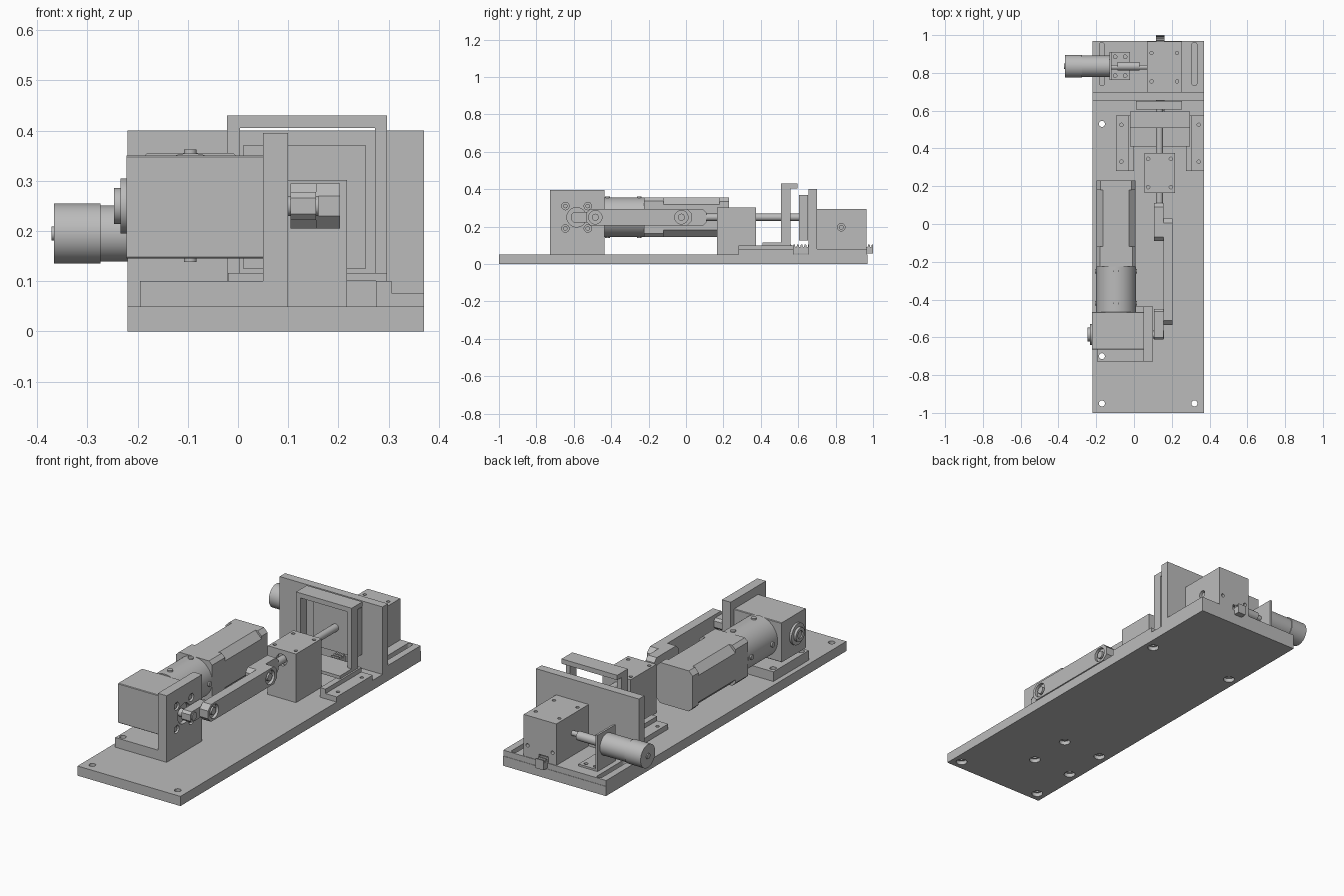
import bpy, bmesh, math

if "Cube" in bpy.data.objects:
    bpy.data.objects.remove(bpy.data.objects["Cube"])

gray = bpy.data.materials.new("machined_gray")
gray.diffuse_color = (0.5, 0.5, 0.5, 1)
gray.use_nodes = True
gray.node_tree.nodes["Principled BSDF"].inputs["Base Color"].default_value = gray.diffuse_color


def prism(bm, pts, axis, a, b):
    """Extrude a closed profile along an axis from a to b."""
    place = {'x': lambda u, v, t: (t, u, v),
             'y': lambda u, v, t: (u, t, v),
             'z': lambda u, v, t: (u, v, t)}[axis]
    lo = [bm.verts.new(place(u, v, a)) for u, v in pts]
    hi = [bm.verts.new(place(u, v, b)) for u, v in pts]
    faces = [bm.faces.new(lo), bm.faces.new(hi)]
    n = len(pts)
    for i in range(n):
        j = (i + 1) % n
        faces.append(bm.faces.new((lo[i], lo[j], hi[j], hi[i])))
    bmesh.ops.recalc_face_normals(bm, faces=faces)


def disc(u, v, r, half=0.0, n=32):
    """Circle profile, stretched to a slot along v when half > 0."""
    pts = []
    for i in range(n):
        t = 2 * math.pi * (i + 0.5) / n
        s = math.sin(t)
        pts.append((u + r * math.cos(t), v + r * s + math.copysign(half, s)))
    return pts


def rect(u0, u1, v0, v1, c=0.0):
    """Rectangle profile with optional chamfered corners."""
    if not c:
        return [(u0, v0), (u1, v0), (u1, v1), (u0, v1)]
    return [(u0 + c, v0), (u1 - c, v0), (u1, v0 + c), (u1, v1 - c),
            (u1 - c, v1), (u0 + c, v1), (u0, v1 - c), (u0, v0 + c)]


def mesh_object(name, solids):
    bm = bmesh.new()
    for s in solids:
        prism(bm, *s)
    me = bpy.data.meshes.new(name)
    bm.to_mesh(me)
    bm.free()
    ob = bpy.data.objects.new(name, me)
    bpy.context.collection.objects.link(ob)
    return ob


def part(name, solids, cuts=()):
    """Build a part from extruded profiles and subtract the cut profiles."""
    ob = mesh_object(name, solids)
    for k in range(2):
        group = [c[:4] for c in cuts if (c[4] if len(c) > 4 else 0) == k]
        if not group:
            continue
        tool = mesh_object("cutter", group)
        mod = ob.modifiers.new("cut", 'BOOLEAN')
        mod.object, mod.operation, mod.solver = tool, 'DIFFERENCE', 'EXACT'
        dg = bpy.context.evaluated_depsgraph_get()
        me = bpy.data.meshes.new_from_object(ob.evaluated_get(dg))
        ob.modifiers.clear()
        ob.data = me
        bpy.data.objects.remove(tool)
    ob.data.materials.clear()
    ob.data.materials.append(gray)
    bpy.ops.object.select_all(action='DESELECT')
    ob.select_set(True)
    bpy.context.view_layer.objects.active = ob
    bpy.ops.object.shade_smooth_by_angle()
    return ob


# Base plate with counterbored bolt holes
bolts = [(-.17, -.95), (.32, -.95), (-.17, -.7), (-.17, -.47),
         (.055, -.7), (.055, -.47), (-.17, .53), (.32, .53)]
part("base_plate", [(rect(-.22, .37, -1, .97), 'z', 0, .05)],
     [(disc(x, y, .016), 'z', -.1, .1) for x, y in bolts] +
     [(disc(x, y, .027), 'z', -.1, .02, 1) for x, y in bolts])

# Motor bracket, L section with output bore
MX, MZ, CY = -.095, .25, -.585
corners = [(CY + i * .06, MZ + j * .06) for i in (-1, 1) for j in (-1, 1)]
part("drive_bracket",
     [([(-.195, .05), (.1, .05), (.1, .395), (.05, .395), (.05, .1), (-.195, .1)],
       'y', -.727, -.437)],
     [(disc(-.17, -.7, .016), 'z', 0, .2), (disc(-.17, -.47, .016), 'z', 0, .2),
      (disc(CY, MZ, .052), 'x', .08, .2)] +
     [(disc(y, z, .02), 'x', .085, .2) for y, z in corners])
part("bracket_screws", [(disc(y, z, .012), 'x', .08, .095) for y, z in corners])

# Right-angle gearbox with end cap
part("gearbox", [(rect(-.665, -.465, .145, .35, .003), 'x', -.222, .05)])
part("gearbox_cap", [(disc(CY, MZ, .055), 'x', -.234, -.222),
                     (disc(CY, MZ, .036), 'x', -.247, -.234)],
     [(disc(CY, MZ, .02), 'x', -.3, -.24)])
part("planetary_stage", [(disc(MX, MZ, .105, n=64), 'y', -.465, -.225)])
heads = []
for y in (-.42, -.25):
    for s in (-1, 1):
        lo, hi = sorted((s * .1, s * .112))
        heads.append((disc(MX, y, .013, n=16), 'z', MZ + lo, MZ + hi))
        heads.append((disc(y, MZ, .013, n=16), 'x', MX + lo, MX + hi))
part("planetary_screws", heads)

# Main motor: square housing, deeper chamfers along the middle
def housing(c):
    return rect(MX - .104, MX + .104, MZ - .105, MZ + .105, c)
part("main_motor", [(housing(.018), 'y', -.225, -.12), (housing(.036), 'y', -.12, .18),
                    (housing(.022), 'y', .18, .23)])

# Crank, connecting rod and its pins
part("drive_shaft", [(disc(CY, MZ, .02), 'x', .05, .16)])
part("crank", [(rect(-.612, -.45, MZ - .028, MZ + .028, .012), 'x', .105, .155)])
PINS = (-.485, -.025)
part("connecting_rod", [(rect(-.535, .03, .205, .295, .025), 'x', .155, .203)],
     [(disc(y, MZ, .036), 'x', .188, .3) for y in PINS])
part("rod_pins", [(disc(y, MZ, .019), 'x', .11, .201) for y in PINS])
part("rod_end_block", [(rect(-.09, .11, .205, .295, .02), 'x', .105, .155)])

# Push rod and guide block
SX = .135
part("push_rod", [(disc(SX, MZ, .019), 'y', .1, .607)])
guide_holes = [(x, y) for x in (.075, .195) for y in (.195, .345)]
part("guide_block", [(rect(.055, .217, .05, .302), 'y', .165, .375)],
     [(disc(SX, MZ, .03), 'y', .1, .18)] +
     [(disc(x, y, .009, n=16), 'z', .27, .4) for x, y in guide_holes])

# Pair of stepped slide rails, mirrored about the slide centre
GX = .138
for side, label in ((-1, "left"), (1, "right")):
    def m(u):
        return GX + side * u
    part("slide_rail_" + label,
         [([(m(.232), .05), (m(.232), .077), (m(.168), .077), (m(.168), .1),
            (m(.137), .1), (m(.137), .05)], 'y', .28, .575)],
         [(disc(m(.205), y, .009, n=16), 'z', .06, .2) for y in (.33, .525)])

# Sliding gate: foot, portal frame and top lip
part("gate_foot", [(rect(-.02, .297, .41, .56), 'z', .1, .116)])
part("gate_frame",
     [([(-.022, .1), (.004, .1), (.004, .405), (.273, .405), (.273, .1),
        (.297, .1), (.297, .43), (-.022, .43)], 'y', .507, .56)])
part("gate_lip", [(rect(-.022, .297, .56, .595), 'z', .405, .43)])
part("press_plate", [(rect(.01, .255, .125, .37), 'y', .605, .652)])

# Toothed rack beneath the rear block
rack, y = [(1.0, .055), (1.0, .105)], 1.0
for i in range(22):
    rack += [(y - .006, .105), (y - .009, .09), (y - .015, .09), (y - .018, .105)]
    y -= .02
rack += [(y, .105), (y, .055)]
part("rack", [(rack, 'x', .117, .162)])

# Rear wall with slotted foot
part("rear_wall",
     [([(.655, .05), (.968, .05), (.968, .08), (.7, .08), (.7, .4), (.655, .4)],
       'x', -.22, .37)],
     [(disc(x, .847, .014, .1), 'z', 0, .2) for x in (-.17, .32)])

# Pinion housing with side bores, top holes and rack channel
top_holes = [(x, y) for x in (.093, .228) for y in (.755, .905)]
part("pinion_housing",
     [([(.068, .08), (.112, .08), (.112, .112), (.167, .112), (.167, .08),
        (.255, .08), (.255, .295), (.068, .295)], 'y', .7, .965)],
     [(disc(.83, .197, .02), 'x', .2, .4)] +
     [(disc(x, y, .009, n=16), 'z', .26, .4) for x, y in top_holes] +
     [(disc(x, z, .009, n=16), 'y', .93, 1.1) for x in (.09, .233) for z in (.14,)])
part("pinion_shaft", [(disc(.83, .197, .013), 'x', -.15, .245)])

# Adjustment motor, bracket and coupling
AY, AZ = .835, .195
part("adjust_motor", [(disc(AY, AZ, .06, n=48), 'x', -.366, -.274),
                      (disc(AY, AZ, .056, n=48), 'x', -.274, -.13),
                      (disc(AY, AZ, .014), 'x', -.371, -.366)])
part("adjust_bracket",
     [([(-.13, .08), (-.02, .08), (-.02, .09), (-.119, .09), (-.119, .268),
        (-.13, .268)], 'y', .762, .91)],
     [(disc(x, y, .01, n=16), 'z', .0, .1) for x in (-.1, -.047) for y in (.785, .885)])
part("shaft_coupling", [(disc(AY, AZ, .023), 'x', -.088, .03)])
